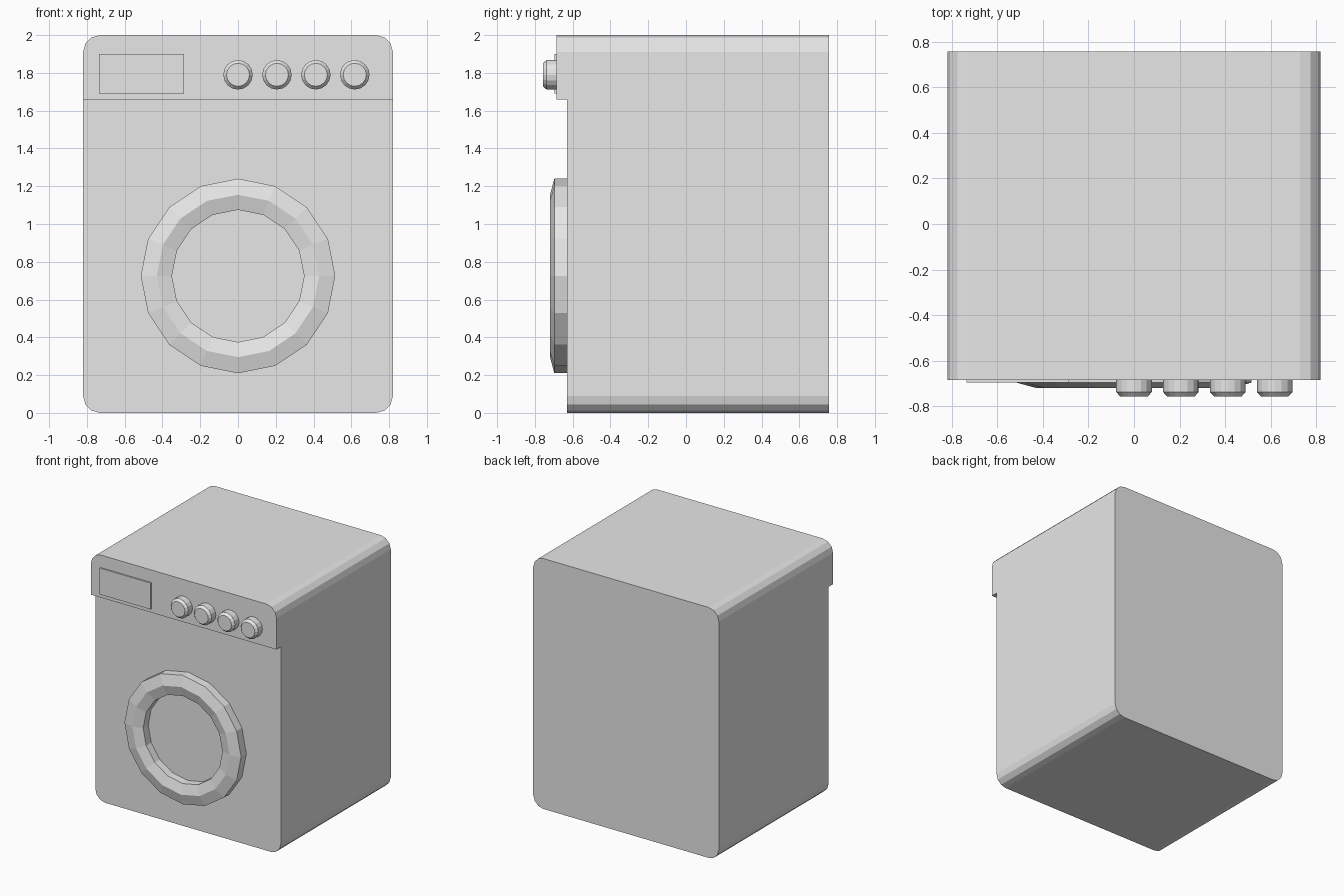
import bpy
import bmesh
from math import sin, cos, pi, radians

cube = bpy.data.objects.get("Cube")
if cube:
    bpy.data.objects.remove(cube, do_unlink=True)

grey = bpy.data.materials.new("appliance_grey")
grey.use_nodes = True
COLOUR = (0.8, 0.8, 0.8, 1)
grey.diffuse_color = COLOUR
grey.node_tree.nodes["Principled BSDF"].inputs["Base Color"].default_value = COLOUR

WIDTH, RADIUS = 0.82, 0.09
FRONT, PANEL_FRONT, BACK = -0.63, -0.685, 0.757


def finish(name, bm):
    bmesh.ops.recalc_face_normals(bm, faces=bm.faces)
    mesh = bpy.data.meshes.new(name)
    bm.to_mesh(mesh)
    bm.free()
    mesh.materials.append(grey)
    obj = bpy.data.objects.new(name, mesh)
    bpy.context.collection.objects.link(obj)
    return obj


def slab(name, outline, y0, y1):
    """Extrude an x-z outline from y0 to y1."""
    bm = bmesh.new()
    face = bm.faces.new([bm.verts.new((x, y0, z)) for x, z in outline])
    out = bmesh.ops.extrude_face_region(bm, geom=[face])
    moved = [v for v in out["geom"] if isinstance(v, bmesh.types.BMVert)]
    bmesh.ops.translate(bm, verts=moved, vec=(0, y1 - y0, 0))
    return finish(name, bm)


def corner(sx, z, start):
    """Rounded corner in three flat steps."""
    cx = sx * (WIDTH - RADIUS)
    return [(cx + RADIUS * cos(radians(start + a)), z + RADIUS * sin(radians(start + a)))
            for a in (0, 30, 60, 90)]


def lathe(name, profile, x, z, sides=16):
    """Turn (radius, y) points about a front-to-back axis; close the last ring."""
    bm = bmesh.new()
    rings = [[bm.verts.new((x + r * cos(2 * pi * i / sides), y, z + r * sin(2 * pi * i / sides)))
              for i in range(sides)] for r, y in profile]
    for a, b in zip(rings, rings[1:]):
        for i in range(sides):
            j = (i + 1) % sides
            bm.faces.new((a[i], a[j], b[j], b[i]))
    bm.faces.new(rings[-1])
    return finish(name, bm)


# Cabinet and overhanging control panel
top = corner(1, 2 - RADIUS, 0) + corner(-1, 2 - RADIUS, 90)
bottom = corner(-1, RADIUS, 180) + corner(1, RADIUS, 270)
slab("cabinet", top + bottom, FRONT, BACK)
slab("control_panel", top + [(-WIDTH, 1.66), (WIDTH, 1.66)], PANEL_FRONT, FRONT)

# Display plate
slab("display", [(-0.735, 1.69), (-0.285, 1.69), (-0.285, 1.9), (-0.735, 1.9)],
     PANEL_FRONT - 0.012, PANEL_FRONT)

# Row of control knobs
for n in range(4):
    lathe(f"knob_{n + 1}", [(0.078, PANEL_FRONT), (0.078, -0.738), (0.061, -0.757)],
          0.206 * n, 1.79)

# Door ring with recessed window
lathe("door", [(0.515, FRONT), (0.515, -0.697), (0.43, -0.72),
               (0.35, -0.697), (0.35, FRONT - 0.003)], 0, 0.725)
